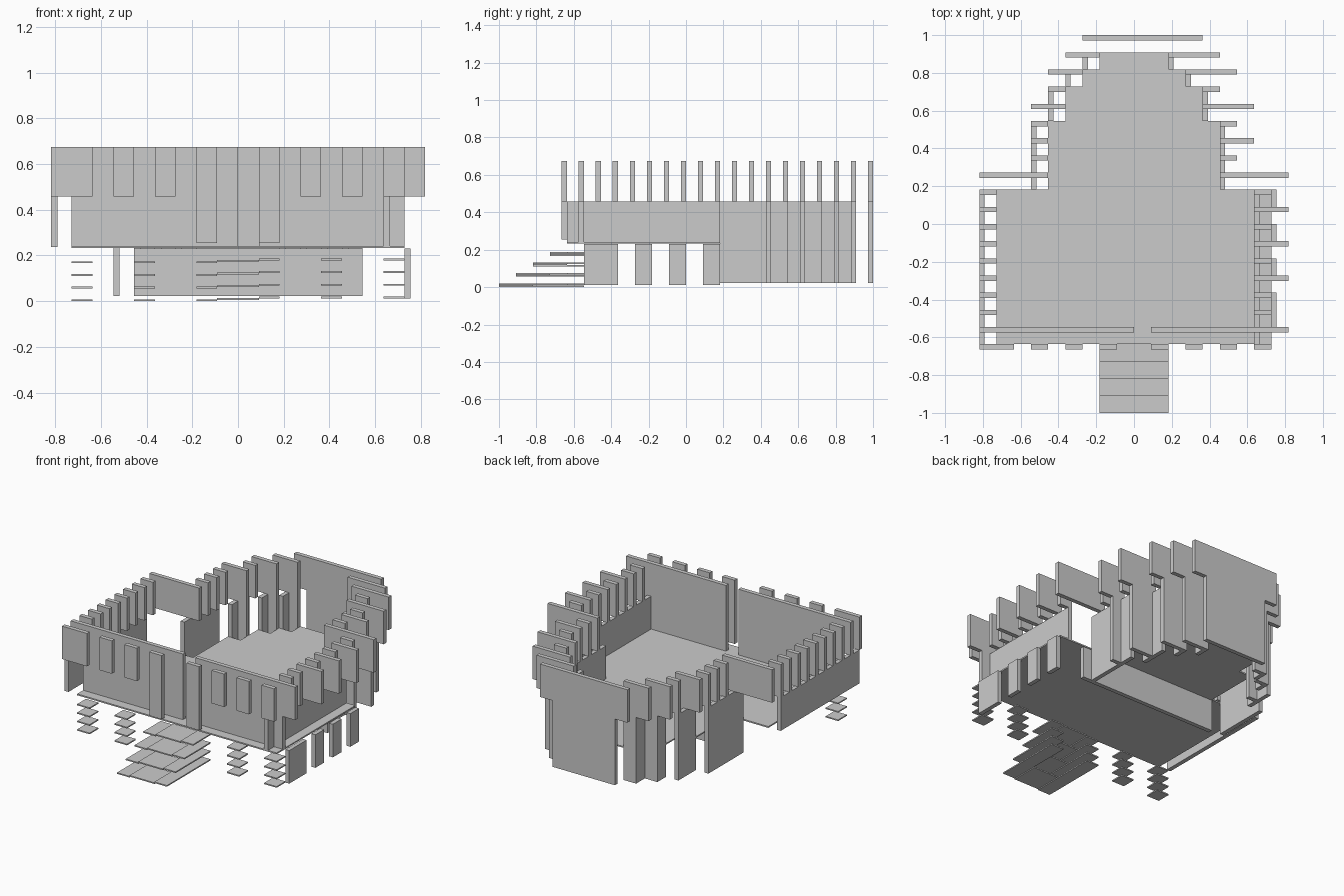
import bpy, bmesh

if "Cube" in bpy.data.objects:
    bpy.data.objects.remove(bpy.data.objects["Cube"])

U = 1 / 11      # layout module
T = 0.028       # panel thickness
Z0, Z1, Z2, Z3 = 0.022, 0.238, 0.458, 0.675   # base, floor, wall top, merlon top


def part(name, boxes):
    """One object made of boxes given as (x0, x1, y0, y1, z0, z1)."""
    bm = bmesh.new()
    for x0, x1, y0, y1, z0, z1 in boxes:
        v = bmesh.ops.create_cube(bm, size=1)["verts"]
        for p in v:
            p.co.x = x0 if p.co.x < 0 else x1
            p.co.y = y0 if p.co.y < 0 else y1
            p.co.z = z0 if p.co.z < 0 else z1
    me = bpy.data.meshes.new(name)
    bm.to_mesh(me)
    bm.free()
    ob = bpy.data.objects.new(name, me)
    bpy.context.collection.objects.link(ob)
    return ob


def cross(a, b, j, z0, z1):
    """Panel facing front/back: module x from a to b, back face at module y j."""
    return (a * U, b * U, j * U - T, j * U, z0, z1)


def rail(a, j0, j1, z0, z1):
    """Panel facing sideways: left face at module x a, from j0 to j1."""
    return (a * U, a * U + T, j0 * U, j1 * U, z0, z1)


# stepped floor outline
outline = [(-8, -7), (8, -7), (8, 2), (5, 2), (5, 6), (4, 6), (4, 8), (3, 8), (3, 9), (2, 9), (2, 10),
           (-2, 10), (-2, 9), (-3, 9), (-3, 8), (-4, 8), (-4, 6), (-5, 6), (-5, 2), (-8, 2)]
bm = bmesh.new()
face = bm.faces.new([bm.verts.new((x * U, y * U, Z1 - 0.005)) for x, y in outline])
ext = bmesh.ops.extrude_face_region(bm, geom=[face])
for g in ext["geom"]:
    if isinstance(g, bmesh.types.BMVert):
        g.co.z += 0.009
bmesh.ops.recalc_face_normals(bm, faces=bm.faces)
me = bpy.data.meshes.new("floor")
bm.to_mesh(me)
bm.free()
bpy.context.collection.objects.link(bpy.data.objects.new("floor", me))

# front wall with a gate gap, wider along its top half
part("front_wall", [cross(-8, 0, -6, Z1, Z2), cross(1, 8, -6, Z1, Z2),
                    cross(-9, 0, -6, Z2, Z3), cross(1, 9, -6, Z2, Z3)])
part("front_merlons", [cross(a, b, -7, Z2, Z3) for a, b in
                       [(-9, -7), (-6, -5), (-4, -3), (3, 4), (5, 6), (7, 8)]])
part("gate_planks", [cross(a, a + 1, -7, 0.255, Z3) for a in (-2, 1)])

# main side walls
part("left_wall", [rail(-9, -7, 2, Z1, Z2)])
part("right_wall", [rail(7, -7, 2, Z1, Z2)])
part("left_merlons", [cross(-9, -8, j, Z2, Z3) for j in range(-5, 3)])
part("right_merlons", [cross(7, 9 if j in (-3, -1, 1) else 8, j, Z2, Z3) for j in range(-5, 3)])

# panels hanging under the right edge
part("right_lower_panels", [rail(8, a, b, 0.012, 0.23) for a, b in
                            [(-6, -4), (-3, -2), (-1, 0), (1, 2)]])

# stepped rear: side rails down to the base
steps = [(5, 2, 6), (4, 6, 8), (3, 8, 9), (2, 9, 10)]
part("rear_left_rails", [rail(-a - 1, j0, j1, Z0, Z2) for a, j0, j1 in steps])
part("rear_right_rails", [rail(a, j0, j1, Z0, Z2) for a, j0, j1 in steps])

# rear cross panels: upper merlons and narrower lower parts
upper = [(-4, -2, 10), (2, 5, 10), (-5, -3, 9), (3, 6, 9), (-5, -4, 8), (4, 5, 8),
         (-6, -4, 7), (4, 7, 7), (-6, -5, 6), (5, 6, 6), (-6, -5, 5), (5, 7, 5),
         (-6, -5, 4), (5, 6, 4), (-9, -5, 3), (5, 9, 3)]
lower = [(-3, -2, 10), (2, 4, 10), (-4, -3, 9), (3, 5, 9), (-5, -4, 7), (4, 6, 7), (5, 6, 5)]
part("rear_merlons", [cross(a, b, j, Z2, Z3) for a, b, j in upper])
part("rear_lower_panels", [cross(a, b, j, Z0, Z2) for a, b, j in lower])
part("back_panel", [cross(-3, 4, 11, Z2, Z3), cross(-2, 3, 11, Z0, Z2)])
part("under_floor_wall", [cross(-5, 6, 2, Z0, 0.23)])

# stacks of thin plates under the front edge
for name, cols, dz in (("left_plate_stacks", (-8, -5), 0.0), ("right_plate_stacks", (4, 7), 0.012)):
    part(name, [(a * U, (a + 1) * U, -7 * U, -6 * U, i * 0.0555 + dz, i * 0.0555 + dz + 0.008)
                for a in cols for i in range(4)])

# entrance stairs: a tread per level plus side strips reaching the building
stairs = []
for i in range(4):
    y, z = (-11 + i) * U, i * 0.0555
    stairs.append((-2 * U, -U, y, -6 * U, z, z + 0.008))
    stairs.append((-U, U, y, y + 2 * U, z + 0.006, z + 0.014))
    stairs.append((U, 2 * U, y, -6 * U, z + 0.012, z + 0.02))
part("stairs", stairs)
